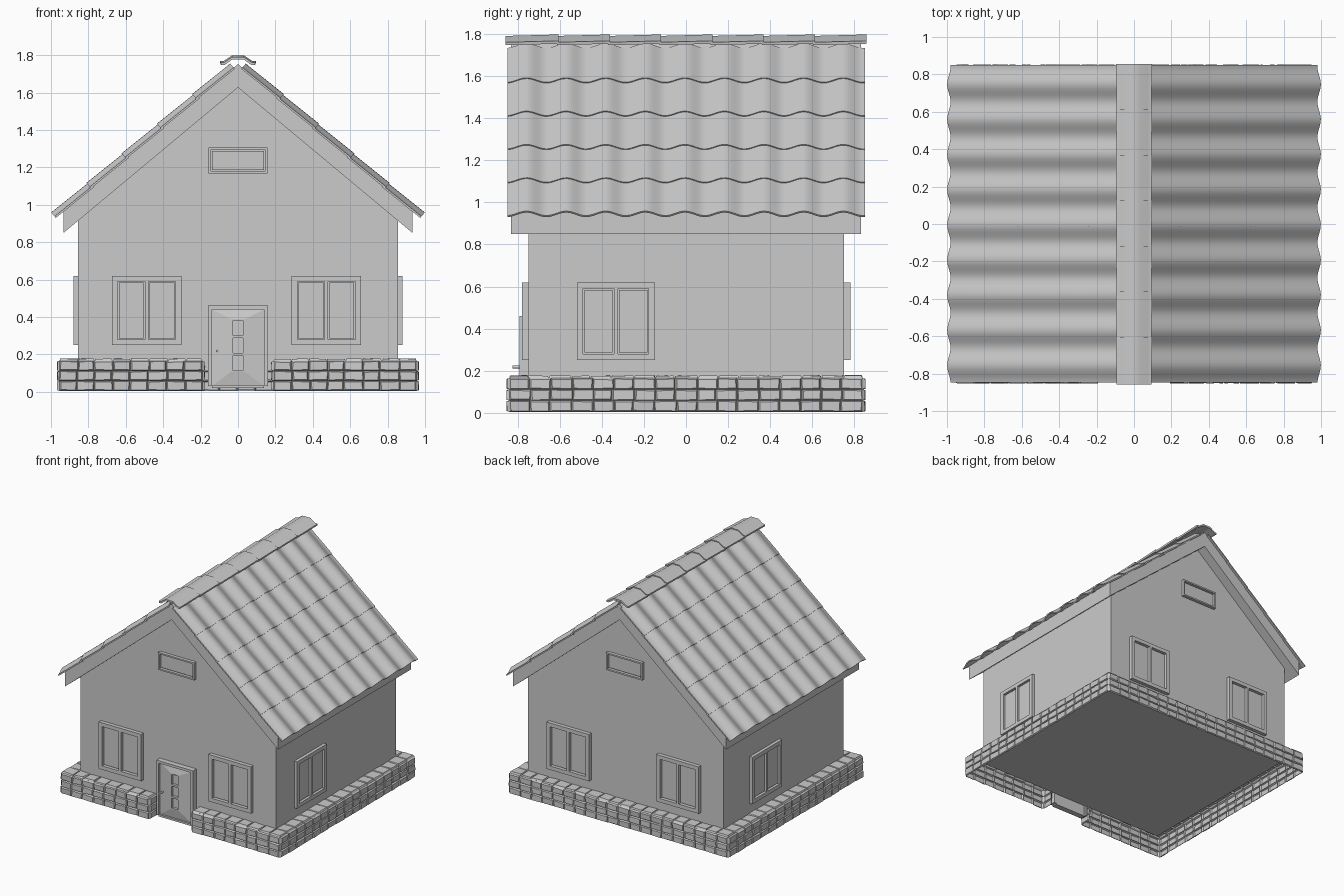
import bpy, bmesh, math, random
from mathutils import Vector, Matrix

if "Cube" in bpy.data.objects:
    bpy.data.objects.remove(bpy.data.objects["Cube"])

random.seed(4)
Z = Vector((0, 0, 1))


def finish(bm, name, smooth=0):
    me = bpy.data.meshes.new(name)
    bm.to_mesh(me)
    bm.free()
    ob = bpy.data.objects.new(name, me)
    bpy.context.collection.objects.link(ob)
    if smooth:
        bpy.ops.object.select_all(action='DESELECT')
        ob.select_set(True)
        bpy.context.view_layer.objects.active = ob
        bpy.ops.object.shade_smooth_by_angle(angle=math.radians(smooth))
    return ob


def box(bm, x0, x1, y0, y1, z0, z1, mat=Matrix()):
    m = Matrix.Translation(((x0 + x1) / 2, (y0 + y1) / 2, (z0 + z1) / 2)) \
        @ Matrix.Diagonal((x1 - x0, y1 - y0, z1 - z0, 1))
    bmesh.ops.create_cube(bm, size=1, matrix=mat @ m)


def prism(name, pts, y0, y1):
    # x-z outline extruded along y
    bm = bmesh.new()
    f = bm.faces.new([bm.verts.new((x, y0, z)) for x, z in pts])
    r = bmesh.ops.extrude_face_region(bm, geom=[f])
    vs = [v for v in r['geom'] if isinstance(v, bmesh.types.BMVert)]
    bmesh.ops.translate(bm, verts=vs, vec=(0, y1 - y0, 0))
    bmesh.ops.recalc_face_normals(bm, faces=bm.faces)
    return finish(bm, name)


# Walls with gables, and the roof slab
APEX, SLOPE, EAVE = 1.752, 0.84, .932
prism("walls", [(-.855, .112), (.855, .112), (.855, .94), (0, 1.65), (-.855, .94)], -.748, .75)
prism("roof_slab", [(0, APEX), (-EAVE, APEX - EAVE * SLOPE), (-EAVE, .85), (0, 1.627),
                    (EAVE, .85), (EAVE, APEX - EAVE * SLOPE)], -.83, .83)

# Wavy roof tiles, five overlapping rows, mirrored to the other slope
ANG = math.atan(SLOPE)
C, S = math.cos(ANG), math.sin(ANG)
bm = bmesh.new()
N, PITCH = 108, .188
for row in range(5):
    up, low = .045 + .246 * row - .015, .045 + .246 * (row + 1)
    layers = []
    # upper-top, lower-top, lower-bottom, upper-bottom edges of one row
    for s, h in ((up, .015), (low, .021), (low, .011), (up, .005)):
        ring = []
        for i in range(N + 1):
            y = -.847 + 1.696 * i / N
            d = h + .014 * math.cos(2 * math.pi * (y + .005) / PITCH)
            ring.append(bm.verts.new((s * C + d * S, y, APEX - s * S + d * C)))
        layers.append(ring)
    for a in range(4):
        p, q = layers[a], layers[(a + 1) % 4]
        for i in range(N):
            bm.faces.new((p[i], q[i], q[i + 1], p[i + 1]))
    for i in (0, N):
        bm.faces.new([r[i] for r in layers])
bmesh.ops.recalc_face_normals(bm, faces=bm.faces)
tiles = finish(bm, "roof_tiles", 40)
mir = tiles.modifiers.new("mirror", 'MIRROR')
mir.use_mirror_merge = False

# Ridge caps, each slightly tapered and tilted
cap = [(-.092, 1.748), (-.072, 1.75), (-.032, 1.778), (.032, 1.778), (.072, 1.75), (.092, 1.748)]
outline = cap + [(x * 1.03, z + .014) for x, z in reversed(cap)]
bm = bmesh.new()
for k in range(7):
    y0 = -.857 + k * .2435
    ends = []
    for y, sc, lift in ((y0, .98, -.002), (y0 + .252, 1.02, .005)):
        ends.append([bm.verts.new((x * sc, y, z + lift)) for x, z in outline])
    n = len(outline)
    for i in range(n):
        bm.faces.new((ends[0][i], ends[0][(i + 1) % n], ends[1][(i + 1) % n], ends[1][i]))
    bm.faces.new(ends[0])
    bm.faces.new(ends[1])
bmesh.ops.recalc_face_normals(bm, faces=bm.faces)
finish(bm, "ridge_caps", 45)


# Framed openings: local x across, -y outward, z up; grooves surround the panes
def framed(name, loc, turn, w, h, panes, depth, rim=.03, groove=.006):
    m = Matrix.Translation(loc) @ Matrix.Rotation(turn, 4, 'Z')
    bm = bmesh.new()
    a, b = w / 2, h / 2
    for sx in (-1, 1):
        xs = sorted((sx * a, sx * (a - rim)))
        box(bm, *xs, -depth, 0, -b, b, m)
        zs = sorted((sx * b, sx * (b - rim)))
        box(bm, -a + rim, a - rim, -depth, 0, *zs, m)
    gap = .02
    pw = (w - 2 * rim - (panes - 1) * gap) / panes
    for i in range(panes):
        x = -a + rim + i * (pw + gap)
        if i:
            box(bm, x - gap, x, -depth, 0, -b + rim, b - rim, m)
        box(bm, x, x + pw, -depth * .1, .01, -b + rim, b - rim, m)
        box(bm, x + groove, x + pw - groove, -depth * .45, 0,
            -b + rim + groove, b - rim - groove, m)
    finish(bm, name)


for side, turn, y in (("front", 0, -.748), ("back", math.pi, .75)):
    for tag, x in (("left", -.488), ("right", .472)):
        framed(f"{side}_{tag}_window", (x if turn == 0 else -x, y, .435), turn, .37, .37, 2, .03)
    framed(f"{side}_attic_window", (0, y, 1.237), turn, .315, .138, 1, .025, .012)
framed("right_side_window", (.855, -.333, .435), math.pi / 2, .37, .37, 2, .025)
framed("left_side_window", (-.855, .24, .435), -math.pi / 2, .37, .37, 2, .025)

# Door: frame, hipped leaf and three small panes
bm = bmesh.new()
for sx in (-1, 1):
    box(bm, *sorted((sx * .16, sx * .14)), -.79, -.745, .03, .46)
box(bm, -.14, .14, -.79, -.745, .44, .46)
box(bm, -.14, .14, -.79, -.745, .02, .035)
finish(bm, "door_frame")
bm = bmesh.new()
outer = [bm.verts.new((x, -.774, z)) for x, z in ((-.14, .03), (.14, .03), (.14, .44), (-.14, .44))]
inner = [bm.verts.new((x, -.787, z)) for x, z in ((-.035, .108), (.035, .108), (.035, .388), (-.035, .388))]
for i in range(4):
    bm.faces.new((outer[i], outer[(i + 1) % 4], inner[(i + 1) % 4], inner[i]))
box(bm, -.14, .14, -.768, -.752, .03, .44)
finish(bm, "door_leaf")
for k in range(3):
    framed(f"door_pane_{k + 1}", (0, -.764, .1547 + k * .0933), 0, .07, .0933, 1, .024, .007, .004)
bm = bmesh.new()
bmesh.ops.create_cone(bm, cap_ends=True, segments=12, radius1=.007, radius2=.007, depth=.05,
                      matrix=Matrix.Translation((-.112, -.8, .218)) @ Matrix.Rotation(math.pi / 2, 4, 'X'))
finish(bm, "door_handle", 40)

# Stone plinth: a shell of uneven pillow-shaped stones
bm = bmesh.new()


def pillow(o, u, v):
    n = u.cross(v).normalized()
    j = lambda: random.uniform(.003, .008)
    ul, vl = u.normalized(), v.normalized()
    base = [o, o + u, o + u + v, o + v]
    signs = [(1, 1), (-1, 1), (-1, -1), (1, -1)]
    lo = [bm.verts.new(p) for p in base]
    hi = [bm.verts.new(p + ul * a * j() + vl * b * j() + n * random.uniform(.009, .014))
          for p, (a, b) in zip(base, signs)]
    for i in range(4):
        bm.faces.new((lo[i], lo[(i + 1) % 4], hi[(i + 1) % 4], hi[i]))
    bm.faces.new(hi)


def stones(o, u, length, v, rows):
    o, u, v = Vector(o), Vector(u), Vector(v)
    count = max(1, round(length / .097))
    for r in range(rows):
        cuts = [length * i / count for i in range(count + 1)]
        for i in range(1, count):
            cuts[i] += random.uniform(-.008, .008)
        for a, b in zip(cuts, cuts[1:]):
            pillow(o + u * a + v * r, u * (b - a), v)


X, Y, B, T, H = .954, .839, .005, .165, .0533
up = (0, 0, H)
runs = [((-X, -Y), (1, 0, 0), X - .19), ((.19, -Y), (1, 0, 0), X - .19),
        ((X, Y), (-1, 0, 0), 2 * X), ((X, -Y), (0, 1, 0), 2 * Y), ((-X, Y), (0, -1, 0), 2 * Y)]
for (x, y), u, length in runs:
    stones((x, y, B), u, length, up, 3)
    inward = -Vector(u).cross(Z)
    if abs(u[0]):
        stones((x, y, T), u, length, inward * .091, 1)
    else:
        stones((x, math.copysign(.75, y), T), u, 1.5, inward * .1, 1)
# returns beside the door
stones((-.19, -Y, B), (0, 1, 0), .091, up, 3)
stones((.19, -.748, B), (0, -1, 0), .091, up, 3)
finish(bm, "stone_plinth")
